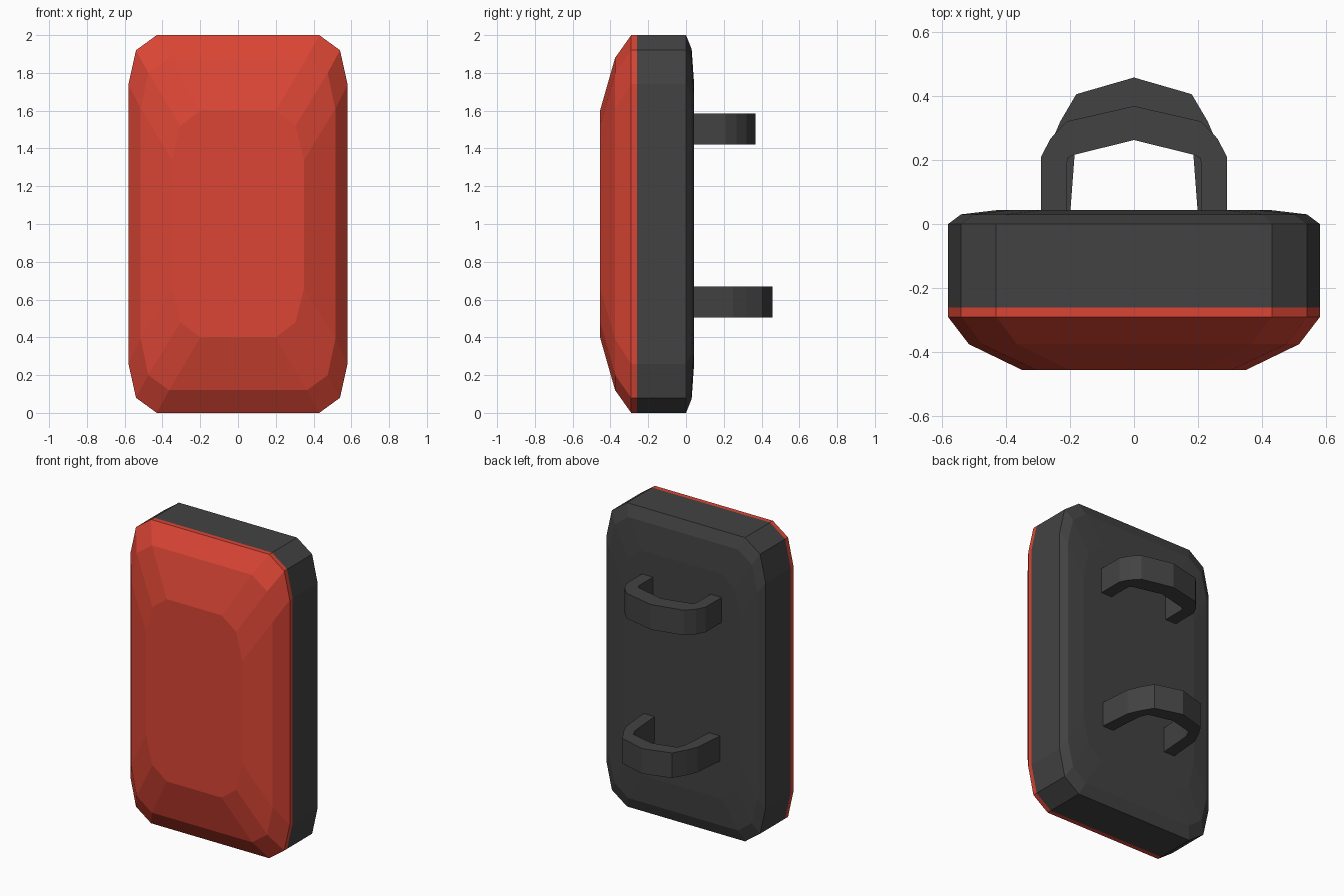
import bpy

if "Cube" in bpy.data.objects:
    bpy.data.objects.remove(bpy.data.objects["Cube"])


def material(name, color):
    m = bpy.data.materials.new(name)
    m.diffuse_color = color
    m.use_nodes = True
    m.node_tree.nodes["Principled BSDF"].inputs["Base Color"].default_value = m.diffuse_color
    return m


RED = material("red", (0.70, 0.06, 0.035, 1))
DARK = material("dark grey", (0.055, 0.055, 0.055, 1))


def add_mesh(name, verts, faces, mat):
    me = bpy.data.meshes.new(name)
    me.from_pydata(verts, [], faces)
    me.update()
    me.materials.append(mat)
    ob = bpy.data.objects.new(name, me)
    bpy.context.collection.objects.link(ob)
    return ob


def ring(y, corner):
    """Twelve-sided outline from one corner's three points, mirrored four ways."""
    a, r = corner, corner[::-1]
    pts = list(a) + [(x, -z) for x, z in r]
    pts += [(-x, -z) for x, z in a] + [(-x, z) for x, z in r]
    return [(x, y, 1 + z) for x, z in pts]


def loft(name, rings, mat):
    """Closed shell through rings ordered from front to back."""
    n = 12
    verts = [v for r in rings for v in r]
    faces = [list(range(n))[::1],
             [(len(rings) - 1) * n + i for i in reversed(range(n))]]
    for k in range(len(rings) - 1):
        for i in range(n):
            j = (i + 1) % n
            faces.append([k * n + j, k * n + i, (k + 1) * n + i, (k + 1) * n + j])
    return add_mesh(name, verts, faces, mat)


OUTER = [(0.43, 1.0), (0.54, 0.92), (0.58, 0.74)]

# Domed red front
loft("front_face", [
    ring(-0.455, [(0.20, 0.60), (0.305, 0.52), (0.35, 0.34)]),
    ring(-0.375, [(0.365, 0.88), (0.475, 0.80), (0.515, 0.61)]),
    ring(-0.29, OUTER),
    ring(-0.26, OUTER)], RED)

# Dark body with bevelled back
loft("back_shell", [
    ring(-0.26, OUTER),
    ring(0.0, OUTER),
    ring(0.03, [(0.40, 0.925), (0.50, 0.85), (0.54, 0.68)]),
    ring(0.043, [(0.29, 0.74), (0.39, 0.66), (0.43, 0.48)])], DARK)


def handle(name, outer, inner, z0, z1):
    """Arched strap: half profiles run from the foot to the centre top."""
    def full(half):
        return half + [(-x, y) for x, y in half[-2::-1]]
    o, i = full(outer), full(inner)
    n = len(o)
    loop = [(x, y, z) for z in (z0, z1) for x, y in o + i]
    m = 2 * n
    faces = []
    for k in range(n - 1):
        faces += [[k + 1, k, n + k, n + k + 1],
                  [m + k, m + k + 1, m + n + k + 1, m + n + k],
                  [k, k + 1, m + k + 1, m + k],
                  [n + k + 1, n + k, m + n + k, m + n + k + 1]]
    faces += [[0, m, m + n, n], [n - 1, m - 1, 2 * m - 1, m + n - 1]]
    return add_mesh(name, loop, faces, DARK)


# Arm straps
handle("upper_handle",
       [(0.29, 0.02), (0.29, 0.21), (0.26, 0.267), (0.21, 0.32), (0, 0.368)],
       [(0.21, 0.02), (0.21, 0.18), (0.207, 0.205), (0.19, 0.215), (0, 0.262)],
       1.42, 1.585)
handle("lower_handle",
       [(0.28, 0.02), (0.26, 0.25), (0.23, 0.32), (0.18, 0.405), (0, 0.457)],
       [(0.20, 0.02), (0.185, 0.22), (0.18, 0.27), (0.16, 0.32), (0, 0.36)],
       0.505, 0.67)
